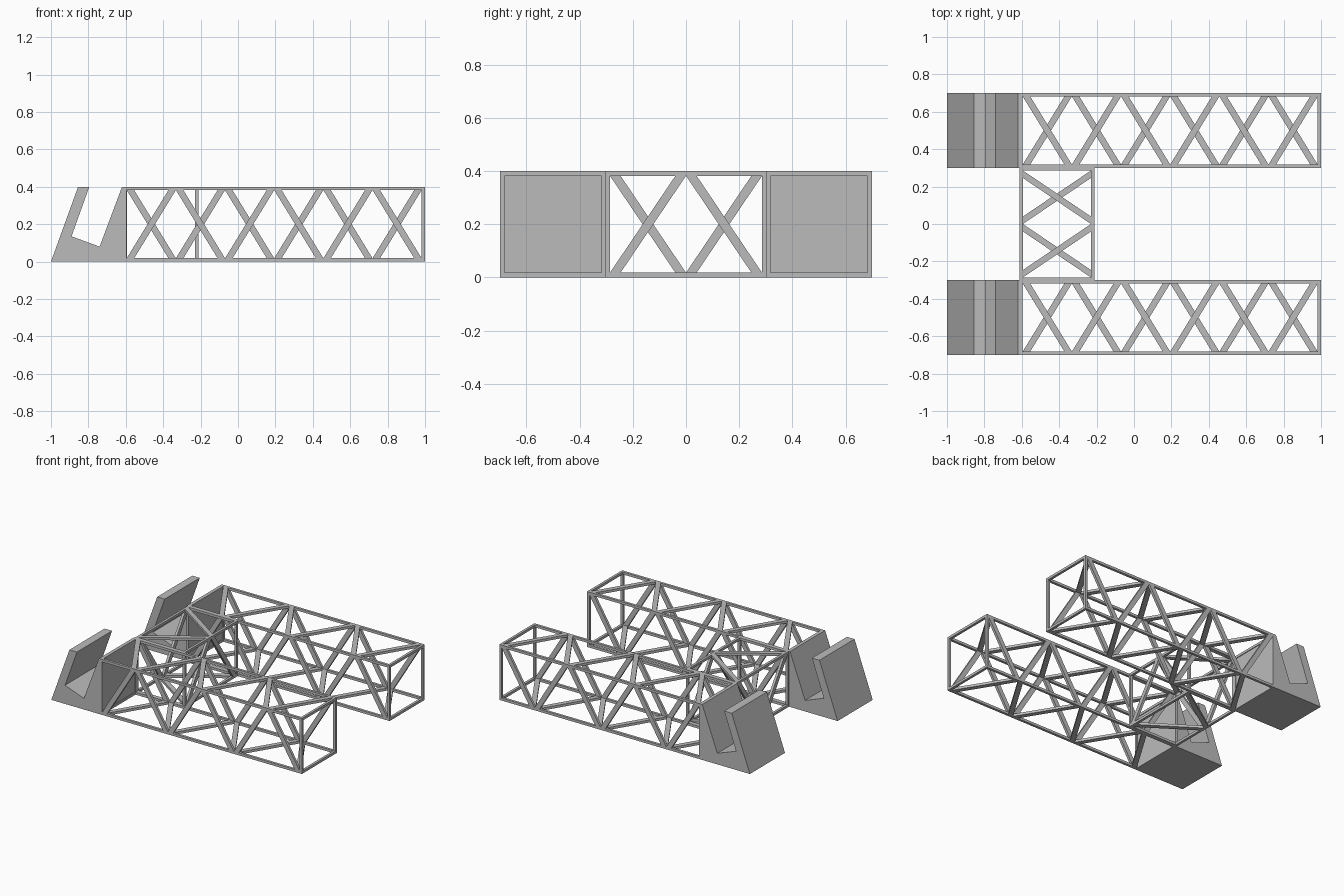
import bpy
import bmesh
from mathutils import Matrix, Vector

cube = bpy.data.objects.get("Cube")
if cube:
    bpy.data.objects.remove(cube)

# Single grey finish
GREY = (0.5, 0.5, 0.5, 1)
grey = bpy.data.materials.new("steel grey")
grey.use_nodes = True
grey.diffuse_color = GREY
grey.node_tree.nodes["Principled BSDF"].inputs["Base Color"].default_value = GREY

T = 0.018      # bar thickness
W = 0.04       # brace width measured along the chord
SIDE = 0.4     # truss height and depth


def finish(name, bm):
    bmesh.ops.recalc_face_normals(bm, faces=bm.faces)
    mesh = bpy.data.meshes.new(name)
    bm.to_mesh(mesh)
    bm.free()
    mesh.materials.append(grey)
    obj = bpy.data.objects.new(name, mesh)
    bpy.context.collection.objects.link(obj)
    return obj


def prism(bm, outline, offset):
    """Extrude a closed outline of 3D points along an offset."""
    face = bm.faces.new([bm.verts.new(p) for p in outline])
    ext = bmesh.ops.extrude_face_region(bm, geom=[face])
    verts = [v for v in ext["geom"] if isinstance(v, bmesh.types.BMVert)]
    bmesh.ops.translate(bm, verts=verts, vec=Vector(offset))


def box(bm, lo, hi):
    (x0, y0, z0), (x1, y1, z1) = lo, hi
    prism(bm, [(x0, y0, z0), (x1, y0, z0), (x1, y1, z0), (x0, y1, z0)], (0, 0, z1 - z0))


def truss(name, length, bays, matrix):
    """Box truss along +x from the origin, one zigzag on each long side."""
    bm = bmesh.new()
    ends = (0, SIDE - T)
    # Long chords
    for y in ends:
        for z in ends:
            box(bm, (0, y, z), (length, y + T, z + T))
    # Square end frames
    for x in (0, length - T):
        for s in ends:
            box(bm, (x, s, T), (x + T, s + T, SIDE - T))
            box(bm, (x, T, s), (x + T, SIDE - T, s + T))
    # Zigzag braces, mirrored on opposite sides
    step = (length - 2 * T) / bays
    for i in range(bays):
        a, b = T + i * step, T + (i + 1) * step
        for far in (0, 1):
            rising = (i + far) % 2 == 0
            lo, hi = (T, SIDE - T) if rising else (SIDE - T, T)
            quad = [(a, lo), (a + W, lo), (b, hi), (b - W, hi)]
            d = ends[far]
            prism(bm, [(x, d, s) for x, s in quad], (0, T, 0))
            prism(bm, [(x, s, d) for x, s in quad], (0, 0, T))
    bm.transform(matrix)
    return finish(name, bm)


def hook(name, y):
    """Slotted end block with a leaning lip."""
    bm = bmesh.new()
    profile = [(-1, 0), (-0.6, 0), (-0.6, 0.4), (-0.62, 0.4), (-0.74, 0.08),
               (-0.89, 0.135), (-0.795, 0.4), (-0.855, 0.4)]
    prism(bm, [(x, y, z) for x, z in profile], (0, SIDE, 0))
    return finish(name, bm)


# Two long arms with their end hooks
for side, y in (("right", -0.7), ("left", 0.3)):
    truss(side + "_arm_truss", 1.613, 6, Matrix.Translation((-0.613, y, 0)))
    hook(side + "_end_hook", y)

# Short truss joining the arms
truss("cross_truss", 0.608, 2,
      Matrix.Translation((-0.212, -0.304, 0)) @ Matrix.Rotation(1.5707963, 4, "Z"))
